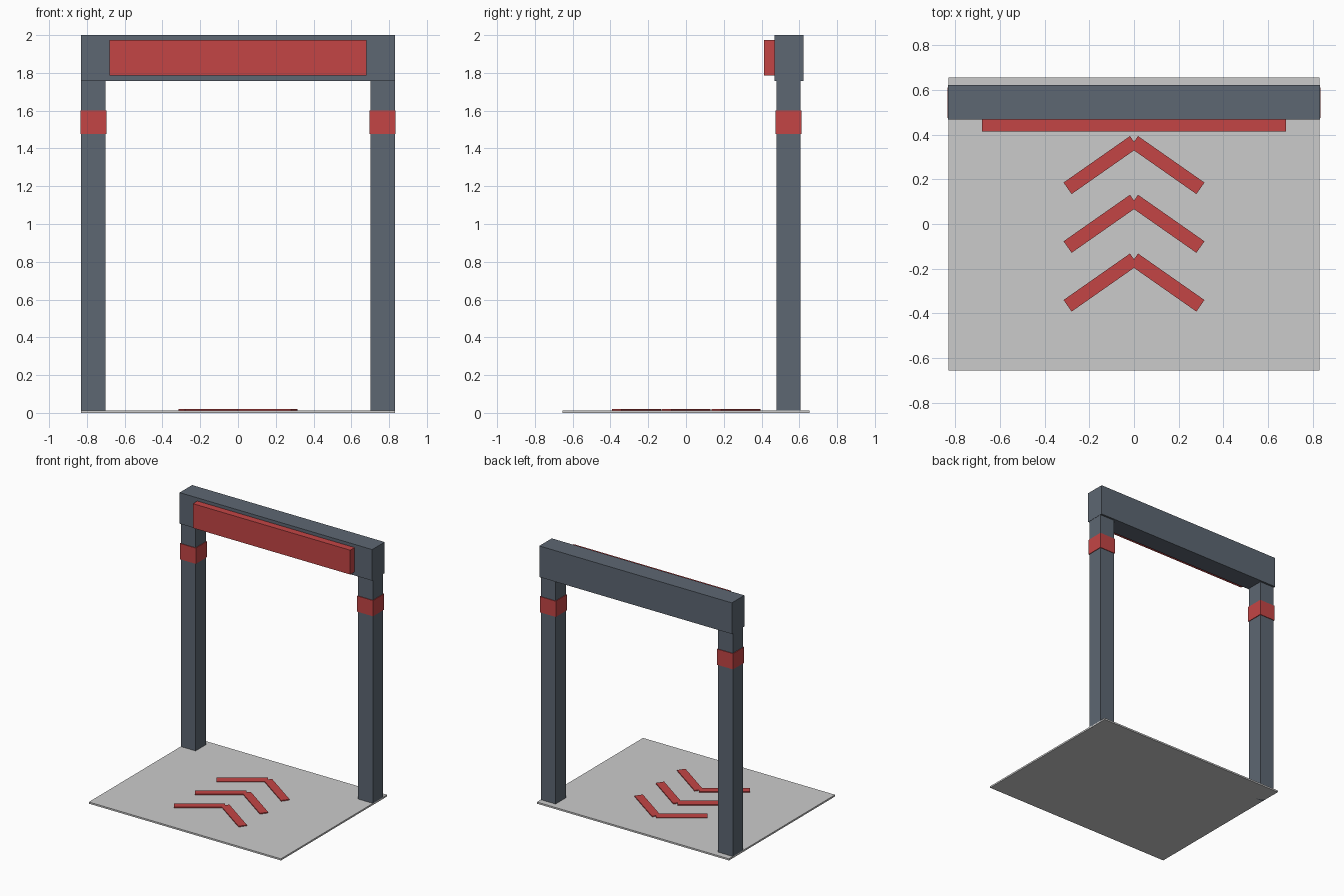
import bpy
from math import radians, cos, sin
from mathutils import Matrix

if "Cube" in bpy.data.objects:
    bpy.data.objects.remove(bpy.data.objects["Cube"])


def material(name, rgb):
    m = bpy.data.materials.new(name)
    m.diffuse_color = (*rgb, 1)
    m.use_nodes = True
    m.node_tree.nodes["Principled BSDF"].inputs["Base Color"].default_value = m.diffuse_color
    return m


steel = material("blue_grey_steel", (0.11, 0.135, 0.17))
red = material("red_paint", (0.55, 0.06, 0.06))


def box(name, lo, hi, mat=None, angle=0.0):
    """Box between two corners, optionally turned about z at its centre."""
    bpy.ops.mesh.primitive_cube_add(size=1)
    ob = bpy.context.object
    ob.name = name
    size = [b - a for a, b in zip(lo, hi)]
    centre = [(a + b) / 2 for a, b in zip(lo, hi)]
    ob.data.transform(Matrix.Rotation(angle, 4, 'Z') @ Matrix.Diagonal((*size, 1)))
    ob.location = centre
    if mat:
        ob.data.materials.append(mat)
    return ob


# Floor plate
FLOOR = 0.013
box("floor_plate", (-0.83, -0.655, 0), (0.83, 0.655, FLOOR))

# Overhead beam and sign panel
box("top_beam", (-0.832, 0.468, 1.757), (0.832, 0.622, 2.0), steel)
box("sign_panel", (-0.68, 0.414, 1.785), (0.68, 0.47, 1.975), red)

# Posts with warning bands, both sides
for side, s in (("left", -1), ("right", 1)):
    x = s * 0.766
    box(side + "_post", (x - 0.064, 0.479, 0), (x + 0.064, 0.607, 1.76), steel)
    box(side + "_band", (x - 0.069, 0.474, 1.477), (x + 0.069, 0.612, 1.60), red)

# Floor chevrons pointing at the gate
LENGTH, WIDTH, TILT = 0.363, 0.063, radians(35)
for i in range(3):
    apex_y = 0.368 - 0.263 * i
    for side, s in (("left", -1), ("right", 1)):
        x = s * LENGTH / 2 * cos(TILT)
        y = apex_y - LENGTH / 2 * sin(TILT)
        box(f"chevron_{i + 1}_{side}",
            (x - LENGTH / 2, y - WIDTH / 2, FLOOR - 0.003),
            (x + LENGTH / 2, y + WIDTH / 2, 0.02), red, -s * TILT)
